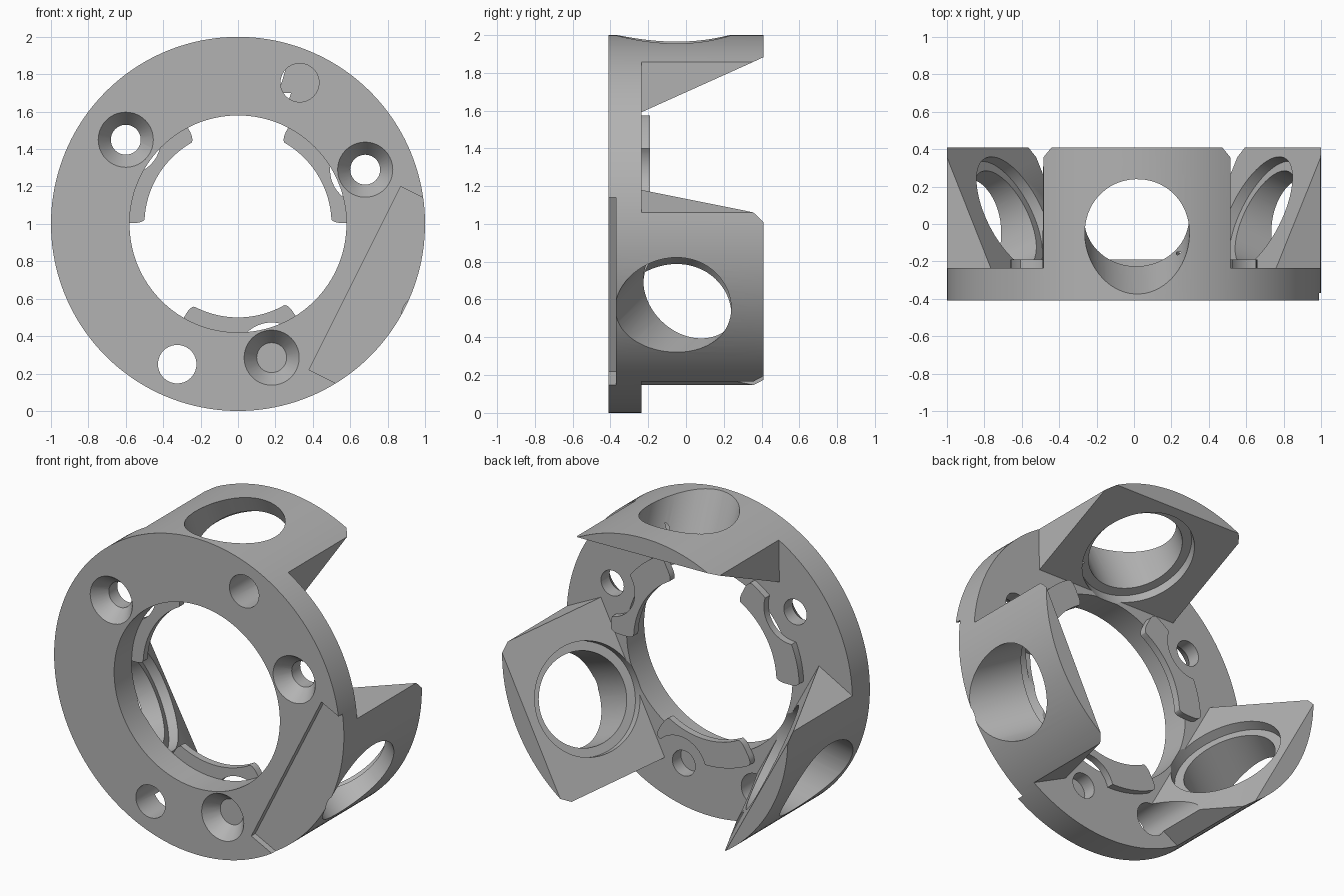
import bpy, bmesh, math
from mathutils import Matrix, Vector

if "Cube" in bpy.data.objects:
    bpy.data.objects.remove(bpy.data.objects["Cube"])

C = Vector((0, 0, 1))            # ring centre, axis along y
LUGS = (89, 208.5, -26.5)        # lug directions in degrees
TABS = ((148.5, (-0.6, 1.45)), (31.5, (0.68, 1.29)), (-89, (0.18, 0.285)))

grey = bpy.data.materials.new("machined_grey")
grey.diffuse_color = (0.45, 0.45, 0.45, 1)
grey.use_nodes = True
grey.node_tree.nodes["Principled BSDF"].inputs["Base Color"].default_value = grey.diffuse_color


def finish(name, bm):
    bmesh.ops.recalc_face_normals(bm, faces=bm.faces)
    me = bpy.data.meshes.new(name)
    bm.to_mesh(me)
    bm.free()
    ob = bpy.data.objects.new(name, me)
    me.materials.append(grey)
    bpy.context.collection.objects.link(ob)
    return ob


def turned(angle):
    """Frame whose z axis points radially outward at the given angle."""
    return Matrix.Translation(C) @ Matrix.Rotation(math.radians(90 - angle), 4, 'Y')


def rod(name, a, b, r1, r2=None, seg=64):
    """Cylinder or cone from point a to point b."""
    a, b = Vector(a), Vector(b)
    rot = (b - a).to_track_quat('Z', 'Y').to_matrix().to_4x4()
    bm = bmesh.new()
    bmesh.ops.create_cone(bm, cap_ends=True, segments=seg, radius1=r1,
                          radius2=r1 if r2 is None else r2, depth=(b - a).length,
                          matrix=Matrix.Translation((a + b) / 2) @ rot)
    return finish(name, bm)


def prism(name, points, step, matrix, bevel=0):
    """Extrude a planar outline by a vector, optionally rounding its corners."""
    bm = bmesh.new()
    face = bm.faces.new([bm.verts.new(p) for p in points])
    ext = bmesh.ops.extrude_face_region(bm, geom=[face])
    bmesh.ops.translate(bm, vec=step, verts=[v for v in ext['geom']
                                             if isinstance(v, bmesh.types.BMVert)])
    bmesh.ops.recalc_face_normals(bm, faces=bm.faces)
    if bevel:
        d = Vector(step).normalized()
        corners = [e for e in bm.edges if e.calc_face_angle(0) > 1 and
                   abs((e.verts[0].co - e.verts[1].co).normalized().dot(d)) > 0.9]
        bmesh.ops.bevel(bm, geom=corners, offset=bevel, segments=6,
                        profile=0.5, affect='EDGES')
    bmesh.ops.transform(bm, matrix=matrix, verts=bm.verts)
    return finish(name, bm)


def cut(ob, cutter):
    mod = ob.modifiers.new("cut", 'BOOLEAN')
    mod.operation, mod.solver, mod.object = 'DIFFERENCE', 'EXACT', cutter
    bpy.context.view_layer.objects.active = ob
    bpy.ops.object.modifier_apply(modifier=mod.name)
    bpy.data.objects.remove(cutter)


def smooth(ob):
    bpy.ops.object.select_all(action='DESELECT')
    ob.select_set(True)
    bpy.context.view_layer.objects.active = ob
    bpy.ops.object.shade_smooth_by_angle(angle=math.radians(25))


# Body: solid drum, bored, with the space around the three lugs removed
body = rod("ring_with_lugs", (0, -0.41, 1), (0, 0.41, 1), 1, seg=160)
void = rod("void", (0, -0.235, 1), (0, 0.9, 1), 1.3)
SLOPE = 0.45
for ang in LUGS:
    y0, y1 = -0.4, 1.2
    side = [(-0.5, y0, 0.6 + SLOPE * (y0 + 0.235)), (-0.5, y1, 0.6 + SLOPE * (y1 + 0.235)),
            (-0.5, y1, 1.7), (-0.5, y0, 1.7)]
    cut(void, prism("lug", side, (1, 0, 0), turned(ang)))
cut(body, void)
cut(body, rod("bore", (0, -0.6, 1), (0, 0.6, 1), 0.58, seg=128))

# Tilted, counterbored hole square to each lug's sloping face
tilt = Vector((0, -SLOPE, 1)).normalized()
seat = Vector((0, 0.054, 0.73))
for ang in LUGS:
    m = turned(ang)
    cut(body, rod("port", m @ (seat - tilt * 0.2), m @ (seat + tilt * 0.6), 0.28))
    cut(body, rod("counterbore", m @ (seat - tilt * 0.15), m @ (seat + tilt * 0.06), 0.335))

# Countersunk screw holes
for _, (x, z) in TABS:
    cut(body, rod("screw", (x, -0.6, z), (x, 0, z), 0.08, seg=40))
    cut(body, rod("sink", (x, -0.42, z), (x, -0.32, z), 0.155, 0.08, seg=40))

# Dowel holes: one through, one blind
cut(body, rod("dowel", (-0.325, -0.6, 0.25), (-0.325, 0.6, 0.25), 0.103, seg=40))
cut(body, rod("dowel", (0.33, -0.6, 1.755), (0.33, -0.15, 1.755), 0.103, seg=40))

# Shallow flat recess on the front
cut(body, prism("recess", [(-0.568, -0.6, 0.689), (0.527, -0.6, 0.689),
                           (0.527, -0.6, 1.3), (-0.568, -0.6, 1.3)],
                (0, 0.23, 0), turned(-26.6)))
smooth(body)

# Raised inner tabs, notched around the screws
for i, (ang, (x, z)) in enumerate(TABS):
    sweep = [math.radians(-31 + 62 * k / 24) for k in range(25)]
    outline = [(0.5 * math.sin(a), -0.235, 0.5 * math.cos(a)) for a in sweep]
    outline += [(0.66 * math.sin(a), -0.235, 0.66 * math.cos(a)) for a in reversed(sweep)]
    tab = prism("inner_tab_%d" % (i + 1), outline, (0, 0.045, 0), turned(ang), bevel=0.055)
    cut(tab, rod("notch", (x, -0.4, z), (x, 0, z), 0.188, seg=48))
    smooth(tab)
